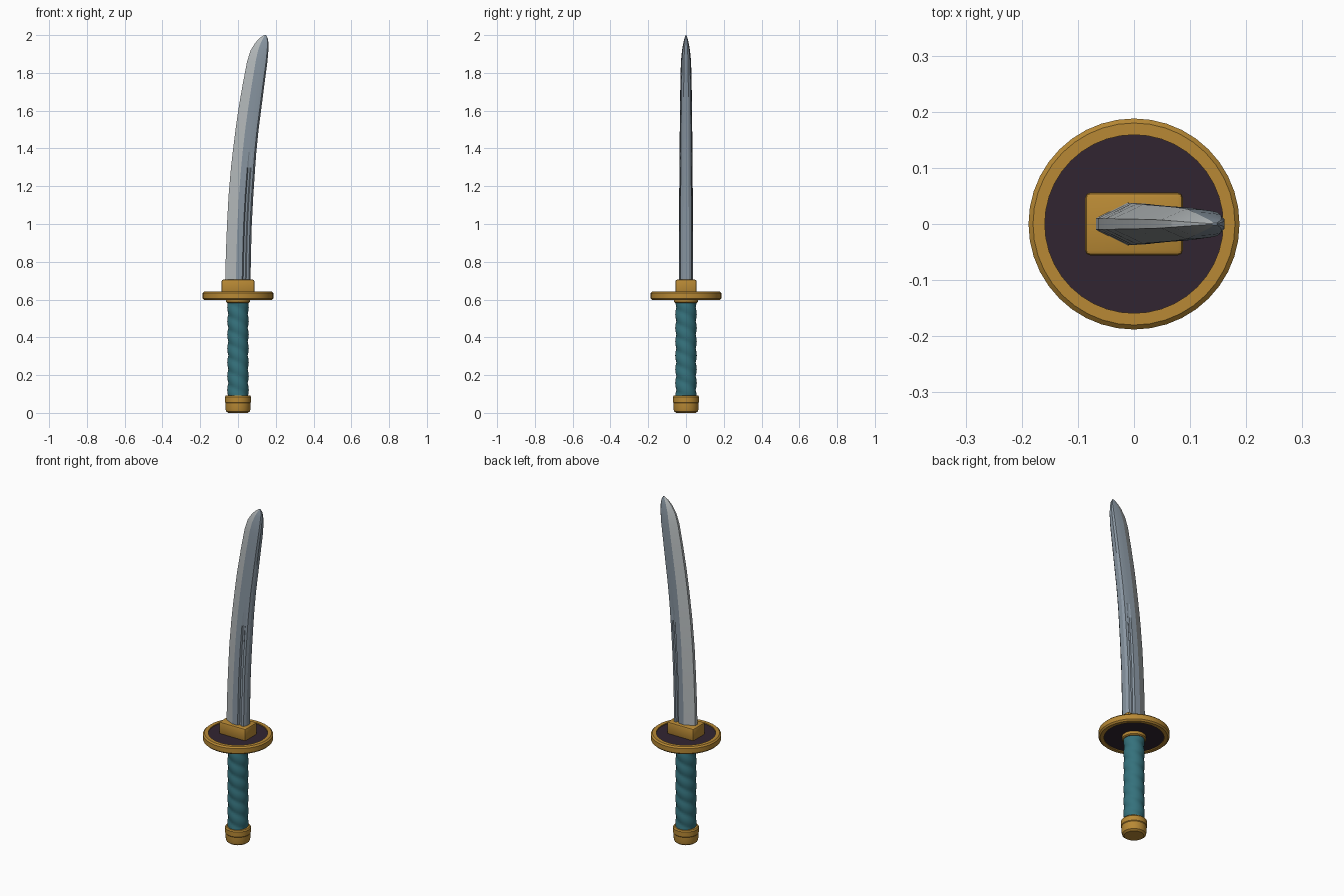
import bpy, bmesh, math

if "Cube" in bpy.data.objects:
    bpy.data.objects.remove(bpy.data.objects["Cube"])


def material(name, rgb):
    m = bpy.data.materials.new(name)
    m.diffuse_color = (*rgb, 1)
    m.use_nodes = True
    m.node_tree.nodes["Principled BSDF"].inputs["Base Color"].default_value = m.diffuse_color
    return m


GOLD = material("gold", (0.48, 0.25, 0.035))
DARK = material("dark_plum", (0.031, 0.018, 0.031))
TEAL = material("teal_wrap", (0.035, 0.165, 0.20))
STEEL = material("blue_steel", (0.25, 0.305, 0.36))
EDGE = material("bright_edge", (0.45, 0.48, 0.49))


def finish(name, bm, mats, angle=30):
    bmesh.ops.recalc_face_normals(bm, faces=bm.faces)
    me = bpy.data.meshes.new(name)
    bm.to_mesh(me)
    bm.free()
    ob = bpy.data.objects.new(name, me)
    bpy.context.collection.objects.link(ob)
    for m in mats:
        me.materials.append(m)
    bpy.ops.object.select_all(action='DESELECT')
    ob.select_set(True)
    bpy.context.view_layer.objects.active = ob
    bpy.ops.object.shade_smooth_by_angle(angle=math.radians(angle))
    return ob


def loft(bm, rings, cap=True):
    """Skin a list of closed rings of points."""
    loops = [[bm.verts.new(p) for p in r] for r in rings]
    n = len(loops[0])
    faces = []
    for a, b in zip(loops, loops[1:]):
        for i in range(n):
            j = (i + 1) % n
            faces.append((i, bm.faces.new((a[i], a[j], b[j], b[i]))))
    if cap:
        bm.faces.new(loops[0])
        bm.faces.new(loops[-1])
    return faces


def lathe(name, profile, mat, n=32, closed=False):
    bm = bmesh.new()
    if closed:
        profile = profile + profile[:1]
    loft(bm, [[(r * math.cos(2 * math.pi * i / n), r * math.sin(2 * math.pi * i / n), z)
               for i in range(n)] for r, z in profile], cap=not closed)
    if closed:
        bmesh.ops.remove_doubles(bm, verts=bm.verts, dist=1e-5)
    return finish(name, bm, [mat])


# Pommel: rounded cap with a raised band
lathe("pommel", [(0.052, 0), (0.063, 0.008), (0.066, 0.02), (0.066, 0.052), (0.069, 0.056),
                 (0.069, 0.085), (0.064, 0.092)], GOLD)

# Grip: wrap with a slight spiral ripple
bm = bmesh.new()
N, ROWS, Z0, Z1 = 24, 56, 0.085, 0.595
rings = []
for k in range(ROWS + 1):
    z = Z0 + (Z1 - Z0) * k / ROWS
    ring = []
    for i in range(N):
        a = 2 * math.pi * i / N
        r = 0.051 + 0.006 * abs(math.sin(math.pi * (z - Z0) / 0.073 + a))
        ring.append((r * math.cos(a), r * math.sin(a), z))
    rings.append(ring)
loft(bm, rings)
finish("grip", bm, [TEAL], 40)

# Ring where the grip meets the guard
lathe("grip_ring", [(0.058, 0.583), (0.064, 0.588), (0.064, 0.612)], GOLD)

# Guard: gold rim round a dark plate
lathe("guard_rim", [(0.159, 0.598), (0.18, 0.598), (0.188, 0.606), (0.188, 0.634),
                    (0.18, 0.642), (0.159, 0.642)], GOLD, 40, closed=True)
lathe("guard_plate", [(0.161, 0.604), (0.161, 0.636)], DARK, 40)

# Collar: bevelled block holding the blade
bm = bmesh.new()
bmesh.ops.create_cube(bm, size=1)
for v in bm.verts:
    v.co = (v.co.x * 0.174, v.co.y * 0.112, 0.668 + v.co.z * 0.074)
bmesh.ops.bevel(bm, geom=bm.edges[:], offset=0.009, segments=2, affect='EDGES', profile=0.5)
finish("collar", bm, [GOLD])

# Blade stations: height, cutting edge x, spine x, half thickness, groove depth
STATIONS = [
    (0.69, -0.068, 0.066, 0.038, 0.012), (0.85, -0.064, 0.069, 0.0375, 0.012),
    (1.00, -0.058, 0.073, 0.037, 0.011), (1.15, -0.050, 0.081, 0.036, 0.009),
    (1.30, -0.037, 0.091, 0.035, 0.005), (1.38, -0.028, 0.097, 0.034, 0),
    (1.50, -0.013, 0.109, 0.033, 0), (1.60, 0.001, 0.122, 0.032, 0),
    (1.74, 0.025, 0.140, 0.030, 0), (1.86, 0.048, 0.156, 0.027, 0),
    (1.92, 0.067, 0.161, 0.021, 0), (1.96, 0.092, 0.161, 0.014, 0),
    (1.985, 0.116, 0.157, 0.008, 0), (2.00, 0.138, 0.148, 0.002, 0)]
bm = bmesh.new()
rings = []
for z, xe, xs, t, g in STATIONS:
    # fraction across the blade and half thickness, from edge to spine
    side = [(0, 0.27 * t), (0.42, t), (0.67, 0.95 * t), (0.71, 0.93 * t - g),
            (0.79, 0.89 * t - g), (0.83, 0.87 * t), (0.93, 0.78 * t), (1, 0.40 * t)]
    pts = [(f, -y) for f, y in side] + [(f, y) for f, y in reversed(side)]
    rings.append([(xe + (xs - xe) * f, y, z) for f, y in pts])
for i, face in loft(bm, rings):
    face.material_index = 1 if i in (0, 14, 15) else 0
finish("blade", bm, [STEEL, EDGE], 12)
